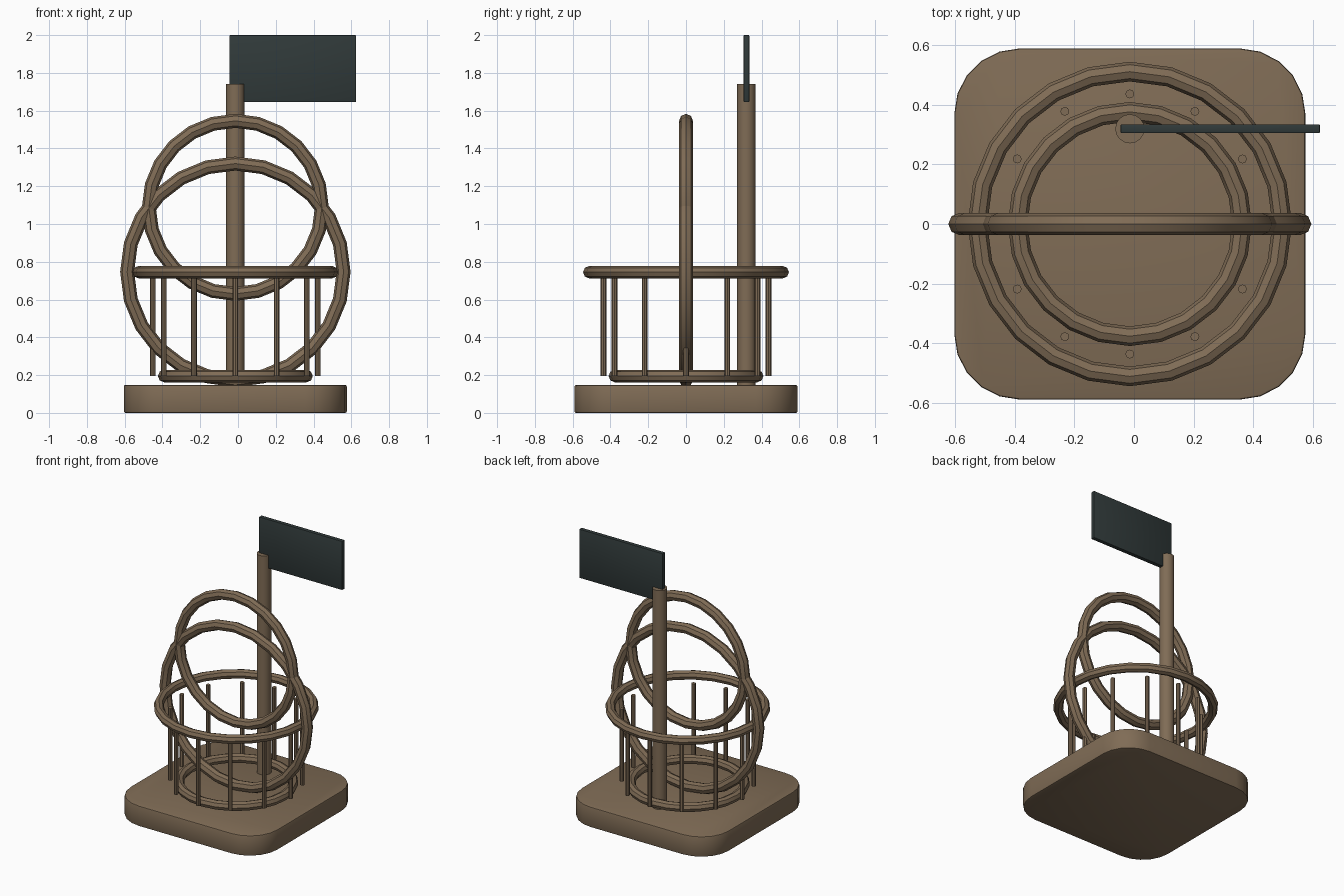
import bpy, bmesh, math
from mathutils import Matrix

if "Cube" in bpy.data.objects:
    bpy.data.objects.remove(bpy.data.objects["Cube"])

CX = -0.014  # axis of the stand; the panel overhangs to the right


def material(name, rgb):
    m = bpy.data.materials.new(name)
    m.diffuse_color = (*rgb, 1)
    m.use_nodes = True
    m.node_tree.nodes["Principled BSDF"].inputs["Base Color"].default_value = m.diffuse_color
    return m


wood = material("brown wood", (0.215, 0.150, 0.092))
slate = material("dark slate", (0.030, 0.042, 0.042))


def finish(ob, name, mat):
    ob.name = name
    ob.data.materials.append(mat)
    bpy.ops.object.select_all(action='DESELECT')
    ob.select_set(True)
    bpy.context.view_layer.objects.active = ob
    bpy.ops.object.shade_smooth_by_angle(angle=math.radians(32))
    return ob


def box(name, lo, hi, mat, corner=0, edge=0.004):
    bm = bmesh.new()
    bmesh.ops.create_cube(bm, size=1)
    for v in bm.verts:
        v.co = [(a + b) / 2 + c * (b - a) for a, b, c in zip(lo, hi, v.co)]
    if corner:
        upright = [e for e in bm.edges
                   if abs(e.verts[0].co.z - e.verts[1].co.z) > 0.01]
        bmesh.ops.bevel(bm, geom=upright, offset=corner, segments=5,
                        profile=0.5, affect='EDGES')
    rim = [e for e in bm.edges if e.calc_face_angle(0) > 1]
    bmesh.ops.bevel(bm, geom=rim, offset=edge, segments=2,
                    profile=0.5, affect='EDGES')
    me = bpy.data.meshes.new(name)
    bm.to_mesh(me)
    bm.free()
    ob = bpy.data.objects.new(name, me)
    bpy.context.collection.objects.link(ob)
    return finish(ob, name, mat)


def rod(name, x, y, z0, z1, r, sides):
    bpy.ops.mesh.primitive_cylinder_add(vertices=sides, radius=r, depth=z1 - z0,
                                        location=(x, y, (z0 + z1) / 2))
    return finish(bpy.context.object, name, wood)


def ring(name, z, outer, tube, upright=False):
    bpy.ops.mesh.primitive_torus_add(major_segments=24, minor_segments=8,
                                     major_radius=outer - tube, minor_radius=tube)
    ob = bpy.context.object
    if upright:
        ob.data.transform(Matrix.Rotation(math.pi / 2, 4, 'X'))
    ob.location = (CX, 0, z)
    return finish(ob, name, wood)


# rounded plinth
box("base", (-0.604, -0.59, 0), (0.576, 0.59, 0.148), wood, corner=0.22, edge=0.008)

# cage hoops and upright hoops
ring("lower_hoop", 0.195, 0.41, 0.033)
ring("upper_hoop", 0.745, 0.545, 0.033)
ring("large_upright_hoop", 0.747, 0.61, 0.037, upright=True)
ring("small_upright_hoop", 1.088, 0.495, 0.037, upright=True)

# cage bars
for i in range(12):
    a = i * math.pi / 6
    rod(f"cage_bar_{i + 1}", CX + 0.437 * math.cos(a), 0.437 * math.sin(a),
        0.195, 0.72, 0.015, 8)

# mast and its panel
rod("mast", CX, 0.32, 0.14, 1.74, 0.049, 16)
box("flag_panel", (-0.045, 0.305, 1.645), (0.625, 0.335, 2.0), slate)
